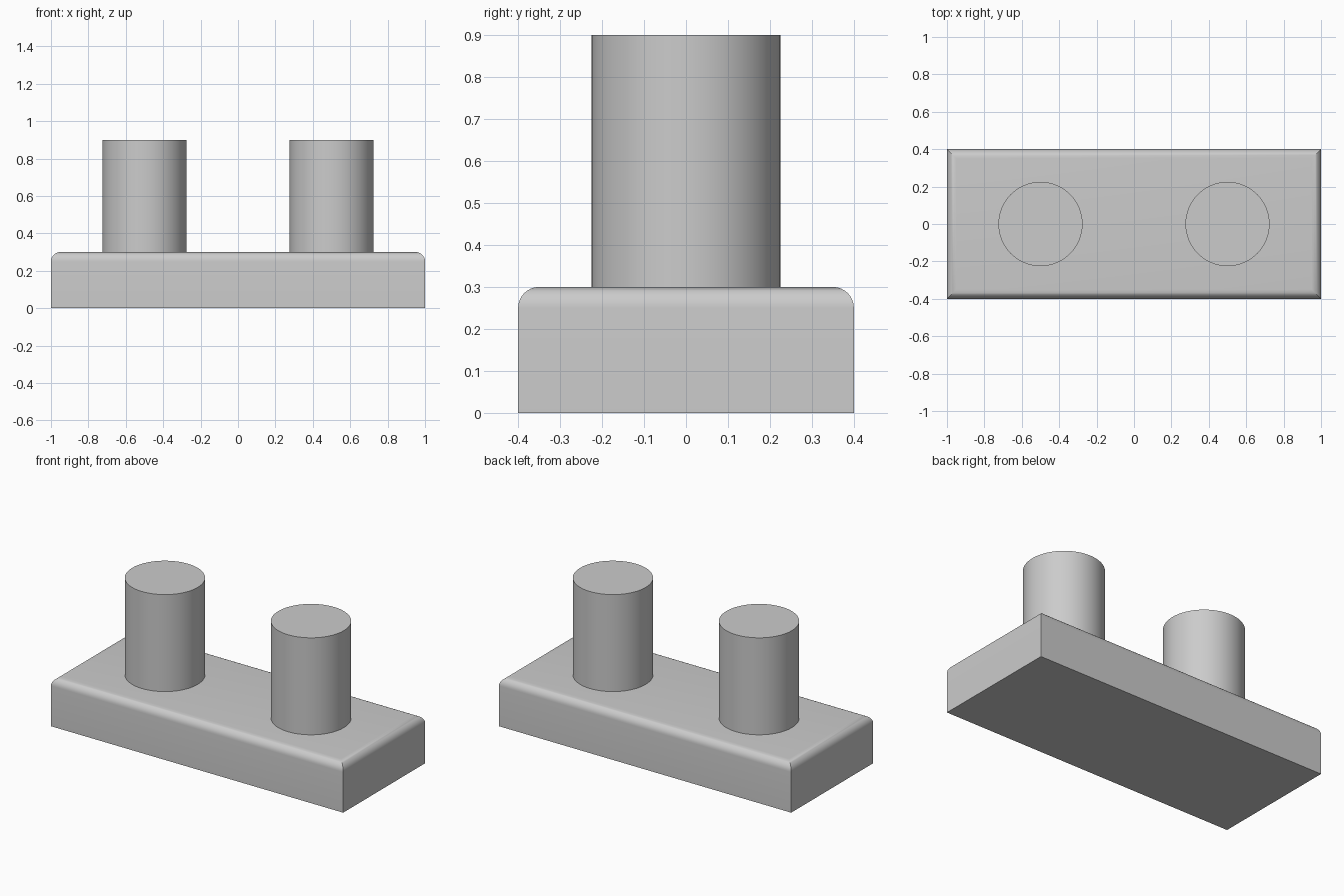
import bpy
import bmesh
import math
from mathutils import Matrix

if "Cube" in bpy.data.objects:
    bpy.data.objects.remove(bpy.data.objects["Cube"], do_unlink=True)

LENGTH, DEPTH, BASE_H = 2.0, 0.8, 0.3
FILLET = 0.05
PEG_RADIUS, PEG_X, TOP_Z = 0.225, 0.5, 0.9

grey = bpy.data.materials.new("light_grey")
grey.use_nodes = True
color = (0.6, 0.6, 0.6, 1)
grey.diffuse_color = color
grey.node_tree.nodes["Principled BSDF"].inputs["Base Color"].default_value = color


def finish(bm, name):
    """Turn a bmesh into a shaded object."""
    mesh = bpy.data.meshes.new(name)
    bm.to_mesh(mesh)
    bm.free()
    mesh.materials.append(grey)
    obj = bpy.data.objects.new(name, mesh)
    bpy.context.collection.objects.link(obj)
    bpy.ops.object.select_all(action="DESELECT")
    obj.select_set(True)
    bpy.context.view_layer.objects.active = obj
    bpy.ops.object.shade_smooth_by_angle(angle=math.radians(30))
    return obj


# Base block, rounded along its four top edges
bm = bmesh.new()
bmesh.ops.create_cube(bm, size=1, matrix=Matrix.Translation((0, 0, BASE_H / 2))
                      @ Matrix.Diagonal((LENGTH, DEPTH, BASE_H, 1)))
top_edges = [e for e in bm.edges if all(v.co.z > BASE_H / 2 for v in e.verts)]
bmesh.ops.bevel(bm, geom=top_edges, offset=FILLET, offset_type="OFFSET",
                segments=8, profile=0.5, affect="EDGES")
finish(bm, "base_block")

# Two upright pegs
for side, name in ((-1, "right_peg"), (1, "left_peg")):
    bm = bmesh.new()
    bmesh.ops.create_cone(bm, cap_ends=True, segments=64, radius1=PEG_RADIUS,
                          radius2=PEG_RADIUS, depth=TOP_Z - BASE_H,
                          matrix=Matrix.Translation((side * PEG_X, 0, (TOP_Z + BASE_H) / 2)))
    finish(bm, name)
